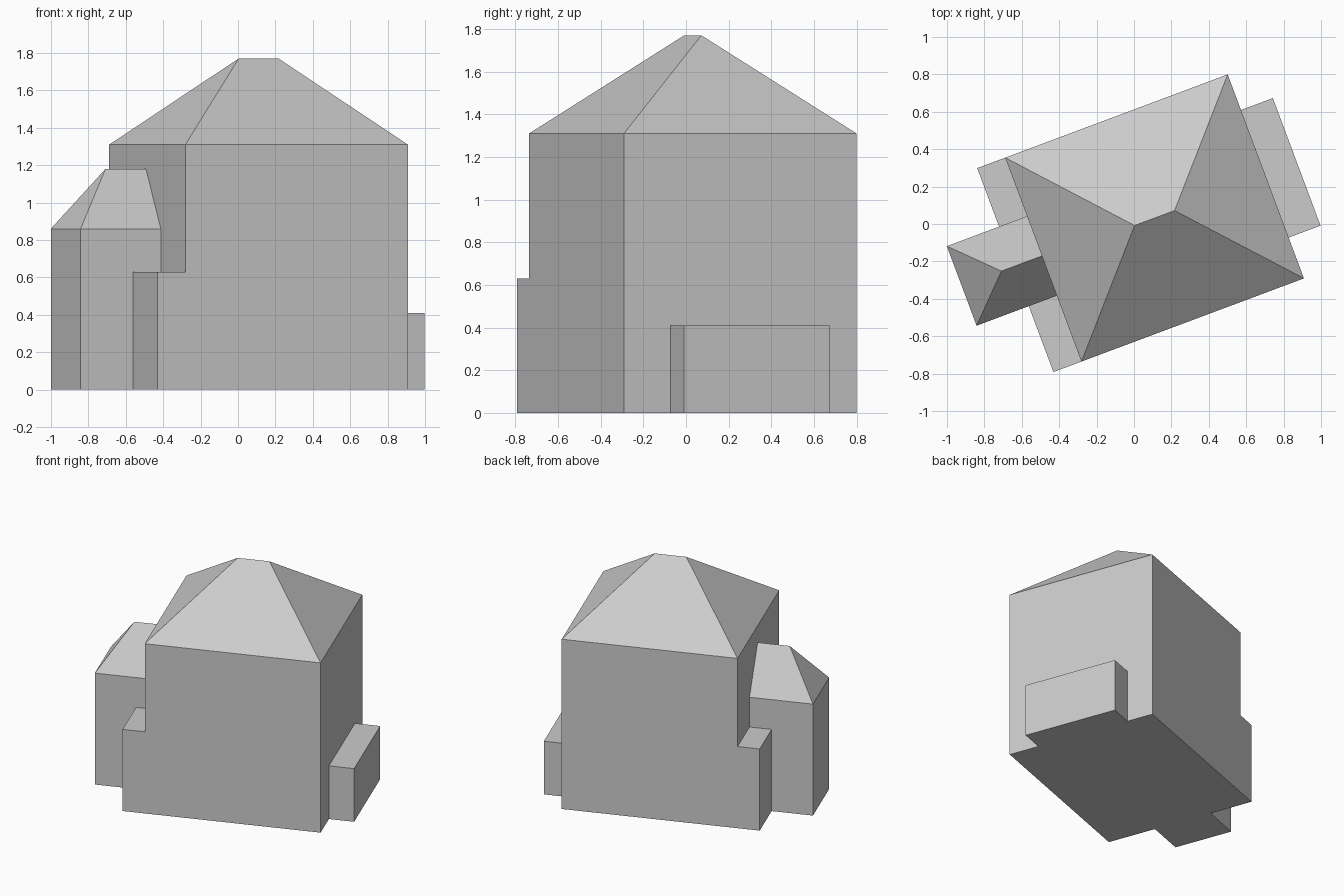
import bpy
import bmesh
from math import radians

cube = bpy.data.objects.get("Cube")
if cube:
    bpy.data.objects.remove(cube, do_unlink=True)

# One plain grey for the whole building
grey = bpy.data.materials.new("plain grey")
grey.use_nodes = True
colour = (0.6, 0.6, 0.6, 1)
grey.diffuse_color = colour
grey.node_tree.nodes["Principled BSDF"].inputs["Base Color"].default_value = colour


def block(name, x0, x1, y0, y1, eave, ridge=None):
    """Box in the building's own axes, with an optional ridge (start, end, height)."""
    bm = bmesh.new()
    corners = [(x0, y0), (x1, y0), (x1, y1), (x0, y1)]
    low = [bm.verts.new((x, y, 0)) for x, y in corners]
    top = [bm.verts.new((x, y, eave)) for x, y in corners]
    bm.faces.new(low[::-1])
    for i in range(4):
        j = (i + 1) % 4
        bm.faces.new((low[i], low[j], top[j], top[i]))
    if ridge:
        start, end, height = ridge
        mid = (y0 + y1) / 2
        a = bm.verts.new((start, mid, height))
        b = bm.verts.new((end, mid, height))
        bm.faces.new((top[0], top[1], b, a))
        bm.faces.new((top[1], top[2], b))
        bm.faces.new((top[2], top[3], a, b))
        bm.faces.new((top[3], top[0], a))
    else:
        bm.faces.new(top)
    bmesh.ops.recalc_face_normals(bm, faces=bm.faces)
    mesh = bpy.data.meshes.new(name)
    bm.to_mesh(mesh)
    bm.free()
    mesh.materials.append(grey)
    obj = bpy.data.objects.new(name, mesh)
    obj.location = (0.11, 0.032, 0)
    obj.rotation_euler.z = radians(20.5)
    bpy.context.collection.objects.link(obj)
    return obj


W, D = 0.635, 0.582            # half width and depth of the main house
T0, T1 = -0.206, 0.248         # sides of the roofed annex

# Main house with hipped roof
block("main_house", -W, W, -D, D, 1.31, (-0.114, 0.114, 1.77))
# Annex whose roof is hipped outside and meets the house wall
block("roofed_annex", -1.093, -W, T0, T1, 0.86, (-0.866, -W, 1.18))
# Low flat-roofed strip on either side of the annex
block("low_wing_front", -0.795, -W, -D, T0, 0.63)
block("low_wing_back", -0.795, -W, T1, D, 0.63)
# Small flat-roofed shed on the opposite wall
block("side_shed", W, 0.817, -0.349, 0.379, 0.41)
